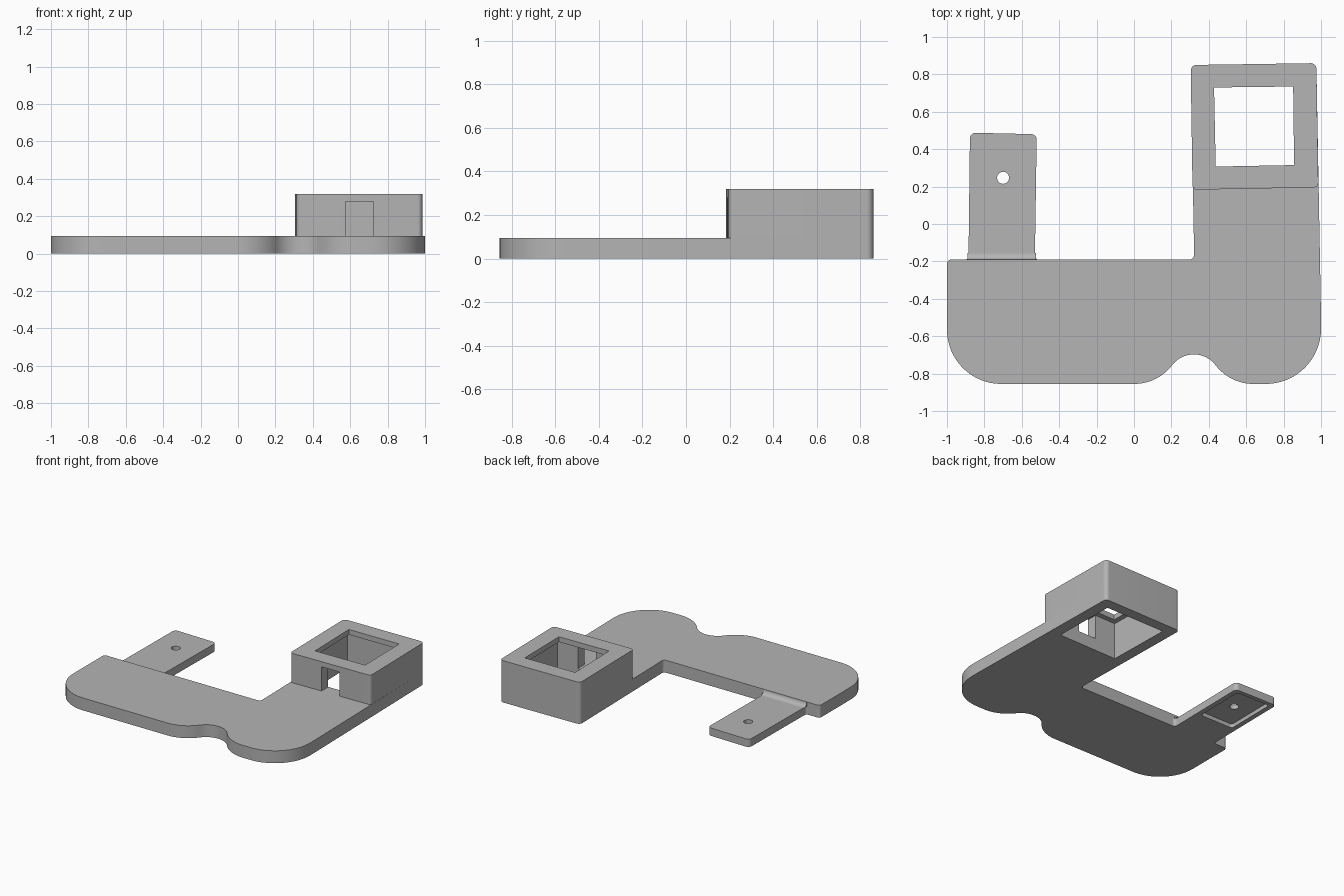
import bpy, bmesh, math
from mathutils import Vector, Matrix

if "Cube" in bpy.data.objects:
    bpy.data.objects.remove(bpy.data.objects["Cube"])

GREY = (0.46, 0.46, 0.46, 1)
grey = bpy.data.materials.new("plain grey")
grey.use_nodes = True
grey.diffuse_color = GREY
grey.node_tree.nodes["Principled BSDF"].inputs["Base Color"].default_value = GREY


def rounded(corners, steps=16):
    """Outline through (x, y, radius) corners, each replaced by a tangent arc."""
    out = []
    for i, (x, y, r) in enumerate(corners):
        p = Vector((x, y))
        a = (Vector(corners[i - 1][:2]) - p).normalized()
        b = (Vector(corners[(i + 1) % len(corners)][:2]) - p).normalized()
        if r == 0:
            out.append(p)
            continue
        half = a.angle(b) / 2
        centre = p + (a + b).normalized() * r / math.sin(half)
        start = p + a * r / math.tan(half) - centre
        end = p + b * r / math.tan(half) - centre
        sweep = math.atan2(start.x * end.y - start.y * end.x, start.dot(end))
        for k in range(steps + 1):
            out.append(centre + Matrix.Rotation(sweep * k / steps, 2) @ start)
    return out


def prism(name, outline, low, high, along_x=False):
    """Extrude an outline in z, or a (y, z) profile along x."""
    bm = bmesh.new()
    place = (lambda p: (low, p[0], p[1])) if along_x else (lambda p: (p[0], p[1], low))
    face = bm.faces.new([bm.verts.new(place(p)) for p in outline])
    new = bmesh.ops.extrude_face_region(bm, geom=[face])["geom"]
    shift = Vector((high - low, 0, 0) if along_x else (0, 0, high - low))
    bmesh.ops.translate(bm, vec=shift, verts=[g for g in new if isinstance(g, bmesh.types.BMVert)])
    bmesh.ops.remove_doubles(bm, verts=bm.verts, dist=0.0001)
    bmesh.ops.recalc_face_normals(bm, faces=bm.faces)
    mesh = bpy.data.meshes.new(name)
    bm.to_mesh(mesh)
    bm.free()
    mesh.materials.append(grey)
    obj = bpy.data.objects.new(name, mesh)
    bpy.context.collection.objects.link(obj)
    return obj


def cut(obj, cutters):
    """Subtract each cutter and bake the result."""
    for c in cutters:
        mod = obj.modifiers.new("cut", 'BOOLEAN')
        mod.operation, mod.solver, mod.object = 'DIFFERENCE', 'EXACT', c
    graph = bpy.context.evaluated_depsgraph_get()
    mesh = bpy.data.meshes.new_from_object(obj.evaluated_get(graph))
    obj.modifiers.clear()
    obj.data = mesh


PLATE_TOP, BOX_TOP, LIP_BOTTOM, TAB_TOP = 0.095, 0.32, 0.28, 0.06

# Base plate with its wavy front edge and the arm under the box
plate = prism("base_plate", rounded([
    (-1, -0.19, 0.025), (-1, -0.855, 0.29), (0.131, -0.855, 0.255),
    (0.32, -0.595, 0.146), (0.509, -0.855, 0.255), (1, -0.855, 0.295),
    (1, -0.5, 0), (0.975, 0.86, 0.03), (0.303, 0.85, 0.03), (0.322, -0.19, 0.025)]),
    0, PLATE_TOP)

# Raised box frame
box = prism("box_frame", rounded([
    (0.313, 0.183, 0.025), (0.986, 0.196, 0.025), (0.975, 0.86, 0.03), (0.303, 0.85, 0.03)]),
    PLATE_TOP, BOX_TOP)

# Cavity, narrower top opening and the front slot
opening = [(0.437, 0.307), (0.856, 0.315), (0.851, 0.735), (0.428, 0.73)]
middle = sum((Vector(p) for p in opening), Vector((0, 0))) / 4
wide = [middle + (Vector(p) - middle) * 1.19 for p in opening]
cavity = prism("cavity_cutter", wide, -0.1, LIP_BOTTOM)
top_hole = prism("opening_cutter", opening, 0.2, 0.4)
slot = prism("slot_cutter", [(0.575, 0.1), (0.725, 0.1), (0.725, 0.4), (0.575, 0.4)], 0.05, LIP_BOTTOM)
cut(plate, [cavity])
cut(box, [cavity, top_hole, slot])

# Thin tab with a flared root
tab = prism("tab", rounded([
    (-0.905, -0.19, 0), (-0.505, -0.19, 0), (-0.53, -0.19, 0.02),
    (-0.52, 0.48, 0.03), (-0.877, 0.488, 0.03), (-0.885, -0.19, 0.018)]), 0, TAB_TOP)

# Screw hole and the pocket underneath
hole = prism("hole_cutter", [(-0.7 + 0.032 * math.cos(a), 0.247 + 0.032 * math.sin(a))
                             for a in (math.tau * k / 32 for k in range(32))], -0.1, 0.2)
pocket = prism("pocket_cutter", rounded([
    (-0.845, 0.05, 0.02), (-0.565, 0.05, 0.02), (-0.558, 0.45, 0.02), (-0.84, 0.455, 0.02)]),
    -0.1, 0.03)
cut(tab, [hole, pocket])

# Concave fillet where the tab meets the plate
R = PLATE_TOP - TAB_TOP
curve = [(-0.19 + R - R * math.sin(a), PLATE_TOP - R * math.cos(a))
         for a in (math.pi / 2 * k / 10 for k in range(11))]
fillet = prism("tab_fillet", [(-0.19, TAB_TOP)] + curve, -0.89, -0.525, along_x=True)

for helper in (cavity, top_hole, slot, hole, pocket):
    bpy.data.objects.remove(helper)

# Smooth rounded edges, keep corners crisp
bpy.ops.object.select_all(action='DESELECT')
for obj in (plate, box, tab, fillet):
    obj.select_set(True)
bpy.context.view_layer.objects.active = plate
bpy.ops.object.shade_smooth_by_angle()
